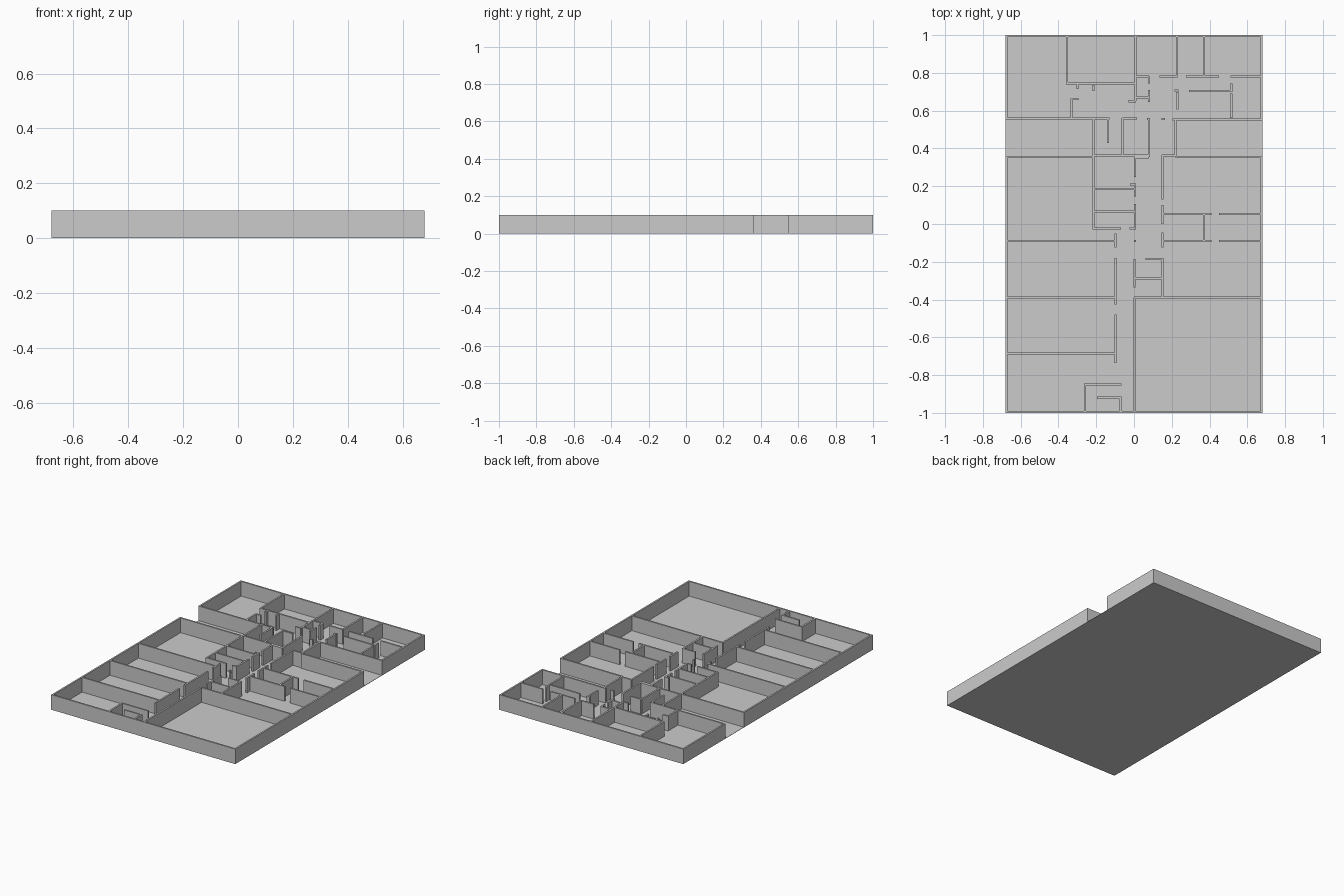
import bpy, bmesh

H = 0.10      # wall height
T = 0.011     # wall thickness
FLOOR = 0.002

grey = bpy.data.materials.new("plain_grey")
grey.diffuse_color = (0.6, 0.6, 0.6, 1)


def add_box(bm, x0, x1, y0, y1, z0, z1):
    v = [bm.verts.new((x, y, z)) for z in (z0, z1)
         for x, y in ((x0, y0), (x1, y0), (x1, y1), (x0, y1))]
    for f in ((3, 2, 1, 0), (4, 5, 6, 7), (0, 1, 5, 4),
              (1, 2, 6, 5), (2, 3, 7, 6), (3, 0, 4, 7)):
        bm.faces.new([v[i] for i in f])


def finish(name, bm):
    me = bpy.data.meshes.new(name)
    bm.to_mesh(me)
    bm.free()
    me.materials.append(grey)
    bpy.context.collection.objects.link(bpy.data.objects.new(name, me))


def walls(name, rows=(), cols=(), t=T):
    """rows: (y, x0, x1) run along x; cols: (x, y0, y1) run along y."""
    bm = bmesh.new()
    h = t / 2
    for y, a, b in rows:
        add_box(bm, a, b, y - h, y + h, 0, H)
    for x, a, b in cols:
        add_box(bm, x - h, x + h, a, b, 0, H)
    finish(name, bm)


# Floor plate
bm = bmesh.new()
add_box(bm, -0.68, 0.68, -1, 1, 0, FLOOR)
finish("floor", bm)

# Outer shell, open at both ends of the cross corridor
E = 0.68 - T / 2
F = 1 - T / 2
walls("outer_walls",
      rows=[(s * F, -0.68, 0.68) for s in (-1, 1)],
      cols=[(s * E, a, b) for s in (-1, 1) for a, b in ((-1, 0.355), (0.555, 1))])

# Rooms along the back
walls("back_room_walls",
      rows=[(0.745, -0.36, 0.005), (0.78, 0.005, 0.08), (0.78, 0.135, 0.23),
            (0.78, 0.275, 0.45), (0.78, 0.51, 0.68), (0.705, 0.29, 0.52)],
      cols=[(-0.355, 0.745, 1), (0.007, 0.65, 1), (0.227, 0.78, 1), (0.37, 0.78, 1),
            (0.08, 0.745, 0.78), (0.08, 0.645, 0.71), (0.23, 0.605, 0.70),
            (0.515, 0.56, 0.69), (0.515, 0.70, 0.745)])

# Small closets and door stubs near the back hall
walls("closet_walls",
      rows=[(0.67, 0.005, 0.08), (0.65, -0.03, 0.01), (0.662, -0.33, -0.295),
            (0.707, 0.215, 0.235)],
      cols=[(-0.30, 0.715, 0.745), (-0.215, 0.705, 0.735), (-0.33, 0.56, 0.665)])

# Walls on both sides of the cross corridor
walls("corridor_walls",
      rows=[(0.558, -0.68, -0.13), (0.558, -0.06, 0.015), (0.555, 0.07, 0.085),
            (0.555, 0.145, 0.165), (0.553, 0.205, 0.68), (0.355, -0.68, -0.215),
            (0.355, 0.22, 0.68), (0.362, 0.148, 0.225)],
      cols=[(0.22, 0.36, 0.555)])

# Stairwell and shaft block
walls("stairwell_walls",
      rows=[(0.363, -0.215, 0.08)],
      cols=[(-0.215, 0.36, 0.56), (-0.137, 0.43, 0.56), (-0.06, 0.365, 0.56),
            (0.08, 0.355, 0.555)])

# Service core left of the main hall
walls("core_walls",
      rows=[(0.353, 0.0, 0.08), (0.185, -0.215, 0.01), (0.067, -0.215, 0.01),
            (-0.023, -0.22, -0.07), (-0.023, -0.025, 0.01), (0.21, -0.02, 0.01)],
      cols=[(-0.215, -0.025, 0.36), (0.005, 0.25, 0.36), (0.005, 0.145, 0.215),
            (0.005, -0.025, 0.105)])

# Rooms on the left
walls("left_room_walls",
      rows=[(y, -0.68, -0.095) for y in (-0.09, -0.39, -0.685)],
      cols=[(-0.098, -0.125, -0.05), (-0.098, -0.425, -0.18), (-0.098, -0.735, -0.48)])

# Rooms on the right
walls("right_room_walls",
      rows=[(0.052, 0.15, 0.41), (0.052, 0.45, 0.68), (-0.09, 0.15, 0.41),
            (-0.09, 0.45, 0.68), (-0.185, 0.06, 0.155), (-0.287, 0.0, 0.155),
            (-0.39, 0.0, 0.68)],
      cols=[(0.15, 0.13, 0.365), (0.15, 0.0, 0.10), (0.15, -0.125, -0.045),
            (0.15, -0.39, -0.185), (0.37, -0.09, 0.05), (0.002, -0.335, -0.185),
            (0.002, -1, -0.39), (0.005, -0.095, -0.085)])

# Front entry booth
walls("entry_walls",
      rows=[(-0.85, -0.265, -0.067), (-0.92, -0.195, -0.067)],
      cols=[(-0.26, -1, -0.85), (-0.07, -1, -0.92)])
